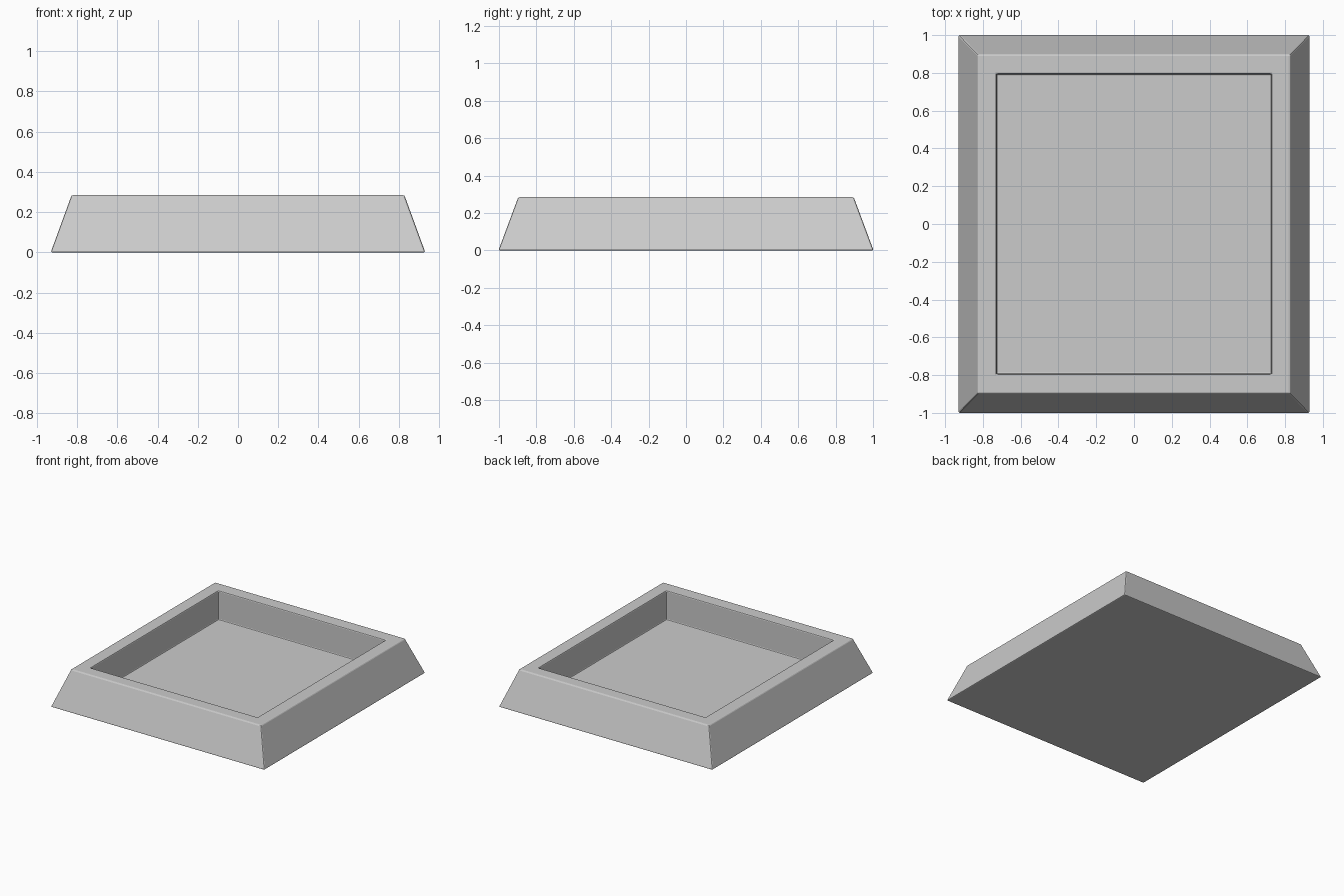
import bpy, bmesh

if "Cube" in bpy.data.objects:
    bpy.data.objects.remove(bpy.data.objects["Cube"])

# Rectangular rings from the underside, up the slope, over the rim, down to the floor
# (half width, half depth, height)
RINGS = [
    (0.931, 1.003, 0.0),
    (0.827, 0.897, 0.285),
    (0.727, 0.795, 0.285),
    (0.727, 0.795, 0.055),
]

bm = bmesh.new()
loops = [[bm.verts.new((sx * w, sy * d, z))
          for sx, sy in ((-1, -1), (1, -1), (1, 1), (-1, 1))]
         for w, d, z in RINGS]

# Sloped sides, rim and inner walls
for a, b in zip(loops, loops[1:]):
    for i in range(4):
        j = (i + 1) % 4
        bm.faces.new((a[i], a[j], b[j], b[i]))

# Underside and tray floor
bm.faces.new(reversed(loops[0]))
bm.faces.new(loops[-1])
bmesh.ops.recalc_face_normals(bm, faces=bm.faces)

mesh = bpy.data.meshes.new("tray")
bm.to_mesh(mesh)
bm.free()
tray = bpy.data.objects.new("tray", mesh)
bpy.context.collection.objects.link(tray)

# Slightly softened edges
bevel = tray.modifiers.new("soft_edges", 'BEVEL')
bevel.width = 0.008
bevel.segments = 2
bevel.limit_method = 'ANGLE'
